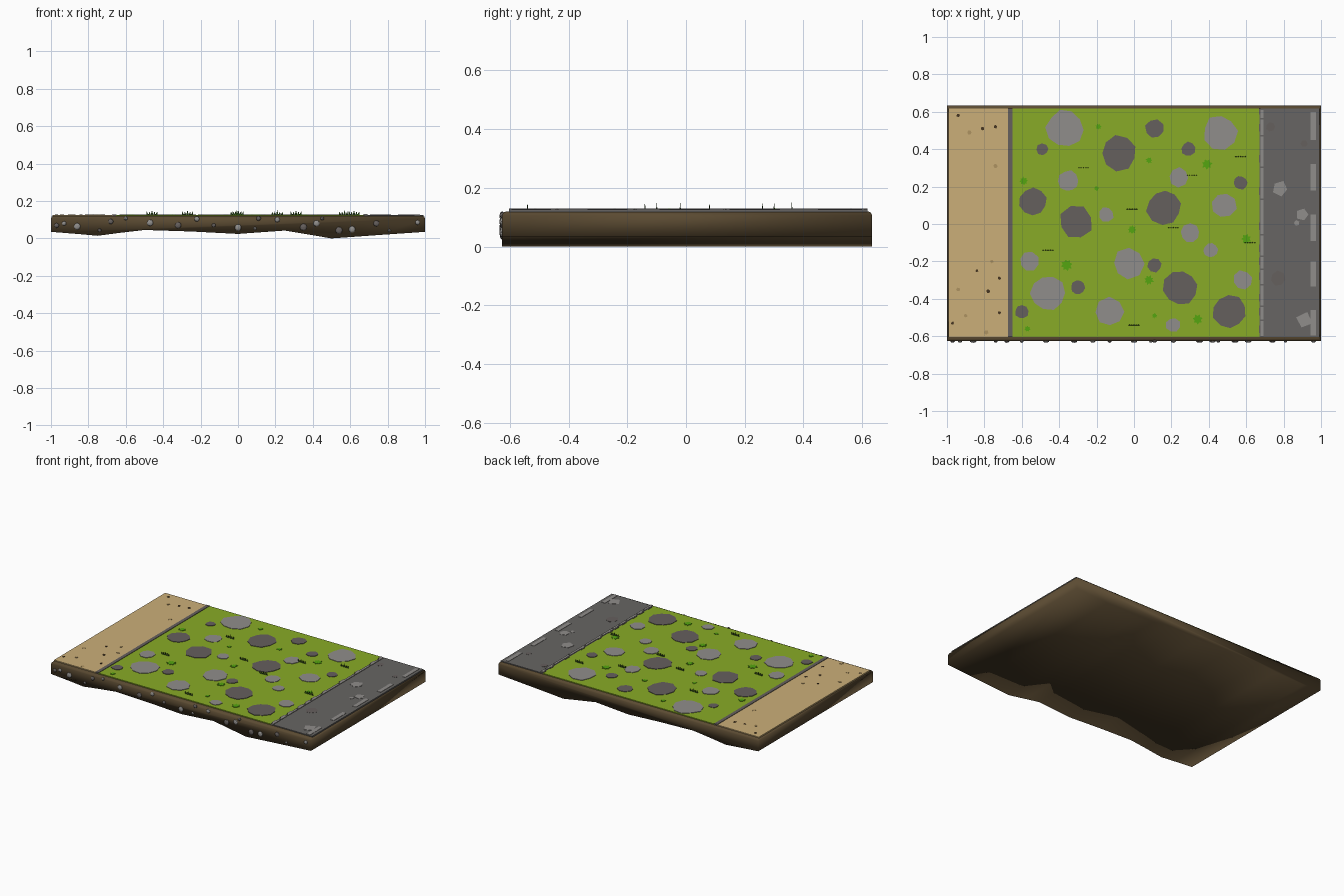
import bpy, bmesh, math, random
from mathutils import Matrix

random.seed(4)
TOP = 0.126          # height of the ground cover


def mat(name, r, g, b):
    m = bpy.data.materials.new(name)
    m.diffuse_color = (r, g, b, 1)
    return m


SOIL = mat("soil brown", 0.105, 0.07, 0.032)
SAND = mat("sand", 0.60, 0.43, 0.19)
GRASS = mat("grass green", 0.25, 0.41, 0.02)
ROAD = mat("road grey", 0.135, 0.13, 0.125)
LIGHT = mat("light stone", 0.28, 0.27, 0.26)
DARK = mat("dark stone", 0.13, 0.115, 0.11)
LEAF = mat("bright leaf green", 0.09, 0.38, 0.005)
BLADE = mat("dark blade green", 0.03, 0.09, 0.012)
SPECK = mat("dark speck", 0.06, 0.035, 0.015)
TAN = mat("tan speck", 0.42, 0.29, 0.12)


def finish(name, bm, material, smooth=False):
    bmesh.ops.recalc_face_normals(bm, faces=bm.faces)
    me = bpy.data.meshes.new(name)
    bm.to_mesh(me)
    bm.free()
    me.materials.append(material)
    for p in me.polygons:
        p.use_smooth = smooth
    ob = bpy.data.objects.new(name, me)
    bpy.context.collection.objects.link(ob)
    return ob


def prism(bm, pts, z0, z1):
    """Extrude a flat xy outline from z0 to z1."""
    f = bm.faces.new([bm.verts.new((x, y, z0)) for x, y in pts])
    r = bmesh.ops.extrude_face_region(bm, geom=[f])
    for v in r["geom"]:
        if isinstance(v, bmesh.types.BMVert):
            v.co.z = z1


def strips(name, material, rects, z0, z1):
    bm = bmesh.new()
    for x0, x1, y0, y1 in rects:
        prism(bm, [(x0, y0), (x1, y0), (x1, y1), (x0, y1)], z0, z1)
    return finish(name, bm, material)


def blobs(name, material, spots, sides, jitter, height, star=1.0):
    """Thin irregular polygons; star < 1 pulls in every second corner."""
    bm = bmesh.new()
    for x, y, r in spots:
        n = random.choice(sides)
        a0 = random.uniform(0, 6.28)
        pts = []
        for i in range(n):
            rr = r * random.uniform(1 - jitter, 1 + jitter * 0.6) * (star if i % 2 else 1)
            a = a0 + i * math.tau / n
            pts.append((x + rr * math.cos(a), y + rr * math.sin(a)))
        prism(bm, pts, TOP - 0.002, TOP + height)
    return finish(name, bm, material)


# Soil slab: wavy underside profile run from front to back, rounded top edge
bm = bmesh.new()
profile = [(-1, 0.12), (-1, 0.035), (-0.86, 0.024), (-0.75, 0.014), (-0.63, 0.03),
           (-0.5, 0.045), (-0.25, 0.037), (0, 0.024), (0.25, 0.042), (0.37, 0.022),
           (0.5, 0.0), (0.75, 0.018), (1, 0.035), (1, 0.12)]
face = bm.faces.new([bm.verts.new((x, -0.626, z)) for x, z in profile])
ext = bmesh.ops.extrude_face_region(bm, geom=[face])
for v in ext["geom"]:
    if isinstance(v, bmesh.types.BMVert):
        v.co.y = 0.634
edges = [e for e in bm.edges if all(v.co.z > 0.11 for v in e.verts)]
bmesh.ops.bevel(bm, geom=edges, offset=0.014, segments=2, profile=0.5, affect='EDGES')
finish("soil_slab", bm, SOIL, smooth=True)

# Ground covers: sand, grass, road
Y0, Y1 = -0.603, 0.618
strips("sand_strip", SAND, [(-0.993, -0.672, Y0, Y1)], 0.11, TOP)
strips("grass_field", GRASS, [(-0.652, 0.672, Y0, Y1)], 0.11, TOP)
strips("road_strip", ROAD, [(0.672, 0.993, Y0, Y1)], 0.11, TOP)

# Borders between the covers
strips("sand_border", DARK, [(-0.674, -0.65, Y0, Y1)], 0.11, TOP + 0.003)
kerb, gaps = [], []
y = Y0
while y < Y1 - 0.02:
    end = min(y + random.uniform(0.06, 0.2), Y1)
    kerb.append((0.677, 0.693, y, end - 0.008))
    gaps.append((0.668, 0.677, y + 0.02, min(y + 0.06, Y1)))
    y = end
strips("kerb_blocks", LIGHT, kerb, 0.12, TOP + 0.004)
strips("kerb_edge", DARK, gaps, 0.12, TOP + 0.003)

# Road lane dashes and chips
strips("lane_dashes", LIGHT,
       [(0.945, 0.972, a, b) for a, b in
        [(0.45, 0.6), (0.18, 0.32), (-0.09, 0.05), (-0.335, -0.2), (-0.595, -0.46)]],
       TOP - 0.002, TOP + 0.002)
blobs("road_chips", LIGHT, [(0.78, 0.19, 0.042), (0.9, 0.05, 0.034), (0.87, 0.005, 0.016),
                            (0.91, -0.515, 0.045)], [4, 5], 0.1, 0.002)
blobs("road_patches", DARK, [(0.73, 0.52, 0.025), (0.77, -0.29, 0.04),
                             (0.91, 0.43, 0.02)], [6, 7], 0.1, 0.001)

# Flat stones in the grass
blobs("light_stones", LIGHT,
      [(-0.37, 0.51, 0.10), (0.46, 0.49, 0.092), (-0.35, 0.23, 0.056), (0.24, 0.25, 0.052),
       (-0.15, 0.05, 0.042), (0.48, 0.10, 0.068), (0.30, -0.05, 0.052), (-0.56, -0.20, 0.052),
       (-0.03, -0.21, 0.083), (0.41, -0.14, 0.039), (0.58, -0.30, 0.052), (-0.46, -0.37, 0.095),
       (-0.13, -0.47, 0.078), (0.21, -0.54, 0.04)], [8, 9, 10], 0.1, 0.003)
blobs("dark_stones", DARK,
      [(-0.08, 0.38, 0.095), (0.11, 0.51, 0.05), (-0.49, 0.40, 0.033), (0.29, 0.40, 0.039),
       (-0.54, 0.12, 0.073), (0.57, 0.22, 0.037), (-0.31, 0.01, 0.09), (0.16, 0.09, 0.093),
       (0.11, -0.22, 0.038), (-0.30, -0.34, 0.038), (0.25, -0.34, 0.093), (0.51, -0.47, 0.09),
       (-0.60, -0.47, 0.037)], [8, 9, 10], 0.1, 0.003)

# Leafy rosettes
blobs("leaf_rosettes", LEAF,
      [(-0.19, 0.52, 0.017), (0.08, 0.34, 0.018), (-0.59, 0.23, 0.024), (0.39, 0.32, 0.029),
       (-0.2, 0.19, 0.014), (-0.01, -0.03, 0.024), (0.6, -0.08, 0.028), (-0.36, -0.22, 0.032),
       (0.08, -0.30, 0.027), (0.11, -0.49, 0.015), (0.34, -0.51, 0.028), (-0.57, -0.56, 0.017)],
      [14, 16], 0.08, 0.003, star=0.65)

# Specks in the sand
blobs("dark_specks", SPECK,
      [(-0.94, 0.58, 0.01), (-0.81, 0.51, 0.01), (-0.74, 0.52, 0.01), (-0.84, -0.25, 0.008),
       (-0.78, -0.36, 0.011), (-0.72, -0.29, 0.01), (-0.97, -0.53, 0.009), (-0.72, -0.475, 0.009)],
      [5, 6], 0.1, 0.002)
blobs("tan_specks", TAN,
      [(-0.88, 0.49, 0.012), (-0.74, 0.31, 0.012), (-0.94, -0.35, 0.011), (-0.76, -0.2, 0.01),
       (-0.79, -0.58, 0.013), (-0.9, -0.49, 0.01)], [5, 6], 0.1, 0.002)

# Upright grass tufts: a row of thin pointed blades
bm = bmesh.new()
for x, y in [(-0.46, -0.14), (-0.27, 0.3), (-0.01, 0.08), (0.21, -0.02), (0.31, 0.26),
             (0.0, -0.54), (0.57, 0.36), (0.62, -0.1)]:
    for i in range(-2, 3):
        bx, h = x + i * 0.012, 0.026 - 0.004 * abs(i) - 0.004 * (i % 2)
        base = [bm.verts.new((bx + dx, y + dy, TOP - 0.002))
                for dx, dy in ((-0.007, -0.002), (0.007, -0.002), (0.0, 0.003))]
        tip = bm.verts.new((bx + i * 0.002, y, TOP + h))
        bm.faces.new(base)
        for k in range(3):
            bm.faces.new((base[k], base[(k + 1) % 3], tip))
finish("grass_tufts", bm, BLADE)


# Pebbles set into the front wall
def pebbles(name, material, spots):
    bm = bmesh.new()
    for x, z, r in spots:
        m = Matrix.Translation((x, -0.626, z)) @ Matrix.Diagonal((r, min(r, 0.009), r, 1))
        bmesh.ops.create_icosphere(bm, subdivisions=2, radius=1, matrix=m)
    finish(name, bm, material)


pebbles("light_pebbles", LIGHT,
        [(-0.93, 0.08, 0.012), (-0.86, 0.064, 0.018), (-0.47, 0.083, 0.017), (-0.22, 0.104, 0.014),
         (0.0, 0.058, 0.018), (0.21, 0.1, 0.014), (0.42, 0.08, 0.017), (0.61, 0.048, 0.018),
         (0.81, 0.042, 0.008), (0.96, 0.085, 0.013), (-0.6, 0.107, 0.01), (0.09, 0.053, 0.009)])
pebbles("dark_pebbles", DARK,
        [(-0.97, 0.069, 0.013), (-0.74, 0.043, 0.01), (-0.68, 0.09, 0.014), (-0.32, 0.07, 0.017),
         (-0.13, 0.07, 0.011), (0.11, 0.107, 0.013), (0.35, 0.06, 0.019), (0.45, 0.107, 0.01),
         (0.54, 0.043, 0.019), (0.74, 0.08, 0.016)])
